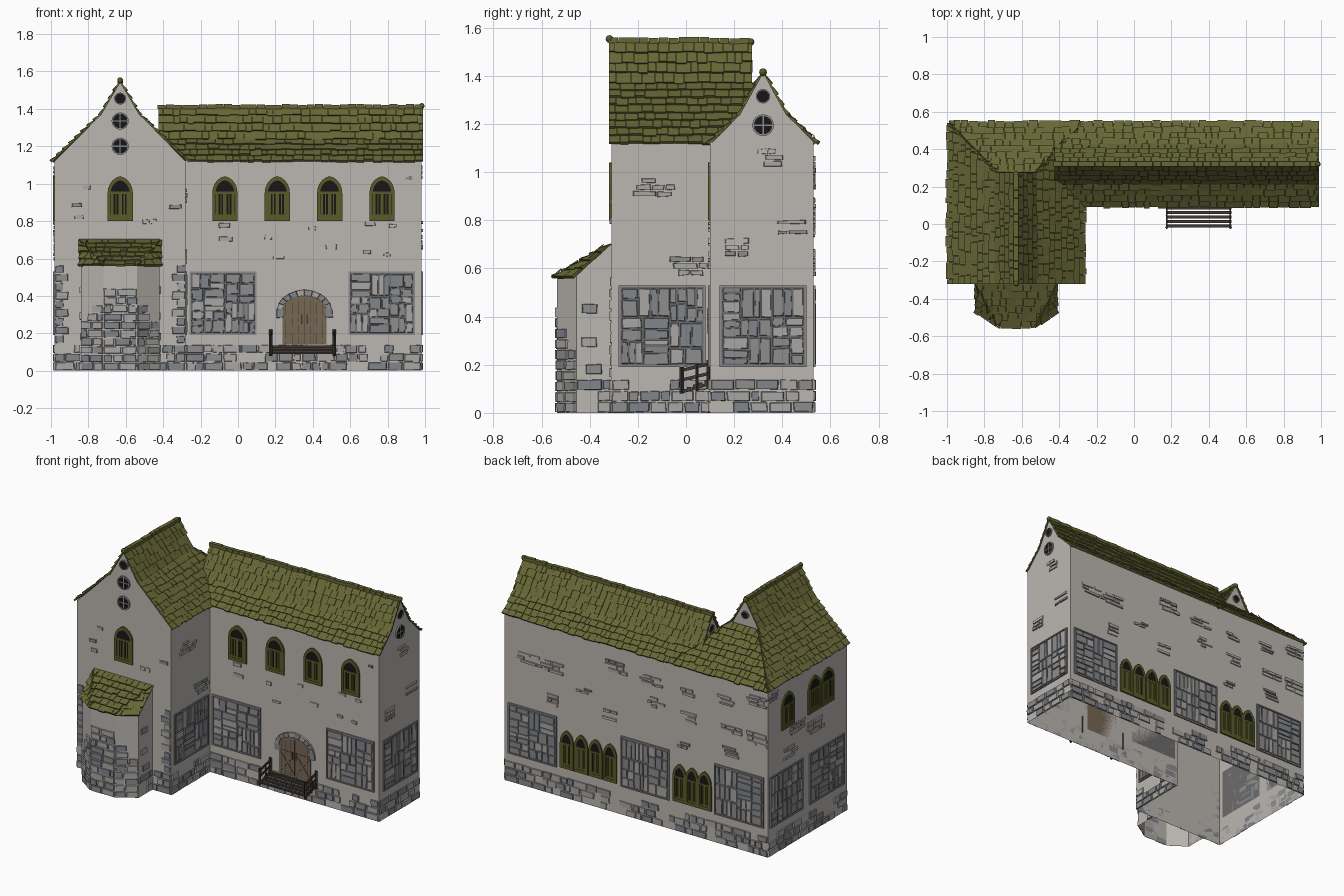
import bpy, bmesh, math, random
from mathutils import Vector as V, Matrix

if "Cube" in bpy.data.objects:
    bpy.data.objects.remove(bpy.data.objects["Cube"])
random.seed(4)
R = random.uniform
COLS = [("plaster", (.50, .475, .44)), ("stone_light", (.40, .39, .38)), ("stone_mid", (.27, .27, .275)),
        ("stone_blue", (.22, .235, .26)), ("mortar", (.15, .15, .15)), ("roof_olive", (.135, .135, .037)),
        ("window_olive", (.10, .105, .022)), ("glass_black", (.008, .008, .009)),
        ("door_wood", (.18, .135, .09)), ("dark_wood", (.05, .04, .032))]
MATS = []
for n, c in COLS:
    m = bpy.data.materials.new(n)
    m.diffuse_color = (*c, 1)
    m.use_nodes = True
    m.node_tree.nodes["Principled BSDF"].inputs["Base Color"].default_value = m.diffuse_color
    MATS.append(m)
PLASTER, LIGHT, MID, BLUE, MORTAR, ROOF, OLIVE, BLACK, WOOD, DARK = range(10)
PARTS = {}

def part(name):
    return PARTS.setdefault(name, bmesh.new())

class Frame:
    """Flat work plane: origin, along, outward, up; remembers occupied rectangles."""
    def __init__(s, o, u, n, v=(0, 0, 1)):
        s.o, s.u, s.n, s.v, s.busy = V(o), V(u), V(n), V(v), []
    def at(s, a, b, d=0):
        return s.o + s.u * a + s.v * b + s.n * d

def face(bm, pts, mat):
    f = bm.faces.new([bm.verts.new(p) for p in pts])
    f.material_index = mat

def prism(bm, F, pts, d0, d1, mat, taper=0):
    k, n = 1 - taper, len(pts)
    cx, cy = sum(p[0] for p in pts) / n, sum(p[1] for p in pts) / n
    ds = d1 if isinstance(d1, list) else [d1] * n
    lo = [bm.verts.new(F.at(a, b, d0)) for a, b in pts]
    hi = [bm.verts.new(F.at(cx + (a - cx) * k, cy + (b - cy) * k, d)) for (a, b), d in zip(pts, ds)]
    fs = [bm.faces.new(lo[::-1]), bm.faces.new(hi)]
    fs += [bm.faces.new((lo[i], lo[(i + 1) % n], hi[(i + 1) % n], hi[i])) for i in range(n)]
    for f in fs:
        f.material_index = mat

def rect(bm, F, a, b, c, d, d0, d1, mat):
    prism(bm, F, [(a, b), (c, b), (c, d), (a, d)], d0, d1, mat)

def stone(bm, F, a, b, c, d, mat=None, depth=.009):
    j = lambda: R(.001, .006)
    prism(bm, F, [(a + j(), b + j()), (c - j(), b + j()), (c - j(), d - j()), (a + j(), d - j())], 0,
          depth * R(.6, 1), random.choice([LIGHT, LIGHT, MID, BLUE]) if mat is None else mat, .08)

def stone_rows(bm, F, u0, u1, z0, z1, h, cover=.85, keep=lambda u, z: True, mat=None):
    n = max(1, round((z1 - z0) / h))
    h = (z1 - z0) / n
    for i in range(n):
        u = u0
        while u < u1 - .015:
            e = min(u1, u + R(.04, .11))
            if u1 - e < .03: e = u1
            if random.random() < cover and keep((u + e) / 2, z0 + h * (i + .5)):
                stone(bm, F, u, z0 + i * h, e, z0 + (i + 1) * h, mat)
            u = e

def split(a, b, c, d, w, h):
    t = R(.35, .65)
    if c - a > w and (c - a) / w >= (d - b) / h:
        m = a + (c - a) * t
        return split(a, b, m, d, w, h) + split(m, b, c, d, w, h)
    if d - b > h:
        m = b + (d - b) * t
        return split(a, b, c, m, w, h) + split(a, m, c, d, w, h)
    return [(a, b, c, d)]

def panel(F, u0, u1, z0=.19, z1=.53):
    bm = part("stone_panels")
    rect(bm, F, u0, z0, u1, z1, 0, .002, MORTAR)
    for a, b, c, d in ((u0, z0, u1, z0 + .008), (u0, z1 - .008, u1, z1), (u0, z0, u0 + .008, z1), (u1 - .008, z0, u1, z1)):
        rect(bm, F, a, b, c, d, 0, .008, MID)
    for big in split(u0 + .01, z0 + .01, u1 - .01, z1 - .01, .17, .17):
        for s in split(*big, *random.choice([(.13, .055), (.055, .13), (.09, .08)])):
            stone(bm, F, *s, random.choice([LIGHT, MID, MID, BLUE]))
    F.busy.append((u0, z0, u1, z1))

def arch(c, hw, z0, zs, z1, n=10):
    pts = [(c - hw, z0), (c + hw, z0)]
    for i in range(n + 1):
        a = math.pi * i / n
        q = min(a, math.pi - a)
        pts.append((c + hw * math.cos(a), zs + (z1 - zs) * (.8 * math.sin(a) + .4 * q / math.pi)))
    return pts

def ring(bm, F, outer, inner, d0, d1, mat):
    n = len(outer)
    for i in range(n):
        k = (i + 1) % n
        prism(bm, F, [outer[i], outer[k], inner[k], inner[i]], d0, d1, mat)

def window(F, c, z0=.80, z1=1.04, w=.135):
    bm, hw, zs = part("arched_windows"), w / 2, z1 - .09
    inner = arch(c, hw - .017, z0 + .02, zs, z1 - .022)
    prism(bm, F, inner, 0, .003, BLACK)
    ring(bm, F, arch(c, hw, z0, zs, z1), inner, 0, .0095, OLIVE)
    rect(bm, F, c - hw + .015, zs - .005, c + hw - .015, zs + .007, .001, .008, OLIVE)
    rect(bm, F, c - hw + .015, z0 + .018, c + hw - .015, z0 + .034, .001, .007, OLIVE)
    for x, t in ((0, .009), (-.32 * hw, .003), (.32 * hw, .003), (-.62 * hw, .007), (.62 * hw, .007)):
        rect(bm, F, c + x - t, z0 + .02, c + x + t, zs, .001, .007, OLIVE)
    F.busy.append((c - hw, z0, c + hw, z1))

def round_window(F, c, z, r, cross=True):
    bm = part("round_windows")
    circ = lambda k: [(c + k * math.cos(i * math.pi / 8), z + k * math.sin(i * math.pi / 8)) for i in range(16)]
    prism(bm, F, circ(r * .9), 0, .004, BLACK)
    ring(bm, F, circ(r), circ(r * .85), 0, .009, MID)
    if cross:
        rect(bm, F, c - r * .9, z - .003, c + r * .9, z + .003, .001, .006, MID)
        rect(bm, F, c - .003, z - r * .9, c + .003, z + r * .9, .001, .006, MID)

def beam(bm, p, q, w, h, mat):
    p, q = V(p), V(q)
    n = (q - p).normalized()
    u = n.orthogonal().normalized() if abs(n.z) > .99 else n.cross(V((0, 0, 1))).normalized()
    F = Frame(p, u, n, n.cross(u))
    rect(bm, F, -w / 2, -h / 2, w / 2, h / 2, 0, (q - p).length, mat)

def roof_plane(pts, row=.045):
    """Underlay face plus rows of overlapping tiles clipped to the (convex) plane."""
    pts = [V(p) for p in pts]
    u = (pts[1] - pts[0]).normalized()
    n = u.cross(pts[2] - pts[0]).normalized()
    if n.z < 0: n = -n
    v = n.cross(u)
    if v.z < 0: v = -v
    F = Frame(pts[0], u, n, v)
    face(part("roof_underlay"), pts, ROOF)
    P = [((p - pts[0]).dot(u), (p - pts[0]).dot(v)) for p in pts]
    top = max(p[1] for p in P)
    def span(y):
        y = min(max(y, 1e-5), top - 1e-5)
        xs = [a[0] + (b[0] - a[0]) * (y - a[1]) / (b[1] - a[1]) for a, b in zip(P, P[1:] + P[:1]) if (a[1] - y) * (b[1] - y) < 0]
        return min(xs), max(xs)
    rows = max(1, round(top / row))
    h, bm = top / rows, part("roof_tiles")
    for i in range(rows):
        x, end = span(i * h)
        x -= R(0, .03)
        while x < end:
            e = x + R(.03, .065)
            y0, y1 = i * h - R(0, .010), min(top, (i + 1) * h + .004)
            l0, r0 = span(y0); l1, r1 = span(y1)
            q = [(max(x, l0), y0), (min(e - .002, r0), y0), (min(e - .002, r1), y1), (max(x, l1), y1)]
            q[2] = (max(q[2][0], q[3][0] + .0005), y1)
            if q[1][0] - q[0][0] > .006:
                b = R(.011, .017)
                prism(bm, F, q, 0, [b, b, .004, .004], ROOF)
            x = e

# walls: open shell on an L-shaped plan, plus gables
X, Y = (1, 0, 0), (0, 1, 0)
FL, FR = Frame((0, -.31, 0), X, (0, -1, 0)), Frame((0, .10, 0), X, (0, -1, 0))
EW, EE = Frame((-.28, 0, 0), Y, X), Frame((.98, 0, 0), Y, X)
BK, LW = Frame((0, .53, 0), X, Y), Frame((-.98, 0, 0), Y, (-1, 0, 0))
SPAN = [(FL, -.98, -.28), (FR, -.28, .98), (EW, -.31, .10), (EE, .10, .53), (BK, -.98, .98), (LW, -.31, .53)]
for F, a, b in SPAN:
    face(part("walls"), [F.at(a, 0), F.at(b, 0), F.at(b, 1.125), F.at(a, 1.125)], PLASTER)
for F, c, hw, k, zk, zt in ((FL, -.63, .35, .10, 1.372, 1.54), (EE, .32, .215, .095, 1.24, 1.41)):
    prism(part("gables"), F, [(c - hw, 1.12), (c + hw, 1.12), (c + k, zk), (c, zt), (c - k, zk)], -.02, 0, PLASTER)
G1, G2 = Frame((0, .268, 0), X, Y), Frame((-.41, 0, 0), Y, (-1, 0, 0))
prism(part("gables"), G1, [(-.73, 1.36), (-.53, 1.36), (-.63, 1.54)], -.02, 0, PLASTER)
prism(part("gables"), G2, [(.225, 1.23), (.415, 1.23), (.32, 1.41)], -.02, 0, PLASTER)

# main roofs: flared slopes, hipped at the back with small gablets
for s in (-1, 1):
    x0, xk = -.63 + s * .36, -.63 + s * .10
    roof_plane([(x0, -.32, 1.12), (x0, .54, 1.12), (xk, .275, 1.37), (xk, -.32, 1.37)])
    roof_plane([(xk, -.32, 1.37), (xk, .275, 1.37), (-.63, .275, 1.54), (-.63, -.32, 1.54)])
    y0, yk = .32 + s * .22, .32 + s * .095
    roof_plane([(-.27, y0, 1.12), (.988, y0, 1.12), (.988, yk, 1.238), (-.40, yk, 1.238)])
    roof_plane([(-.425, yk, 1.238), (.988, yk, 1.238), (.988, .32, 1.41), (-.425, .32, 1.41)])
roof_plane([(-.99, .54, 1.12), (-.27, .54, 1.12), (-.53, .275, 1.37), (-.73, .275, 1.37)])

# ridge caps and finials
def ridge(p, q, n):
    p, q = V(p), V(q)
    for i in range(n):
        a, b = p.lerp(q, i / n), p.lerp(q, (i + .96) / n)
        z = V((0, 0, R(-.004, .003)))
        beam(part("ridge_caps"), a + z, b + z, .026, .022, ROOF)
ridge((-.63, -.322, 1.548), (-.63, .265, 1.548), 14)
ridge((-.43, .32, 1.413), (.988, .32, 1.413), 32)
for p in ((-.63, -.318, 1.553), (.982, .32, 1.415), (-.63, .268, 1.54)):
    bmesh.ops.create_uvsphere(part("finials"), u_segments=10, v_segments=6, radius=.016, matrix=Matrix.Translation(p))
for f in part("finials").faces: f.material_index = OLIVE

# apse: five-sided bay with tiled lean-to roof
plan = [(-.84, -.31), (-.84, -.455), (-.72, -.535), (-.54, -.535), (-.42, -.455), (-.42, -.31)]
topz = [.70, .57, .565, .565, .57, .70]
limits = [None, lambda u: .24 + u * 1.0, lambda u: .43 - abs(u - .09) * .3, lambda u: .40 - u * 1.2, None]
for i, lim in enumerate(limits):
    a, b = V((*plan[i], 0)), V((*plan[i + 1], 0))
    face(part("apse_walls"), [a, b, b + V((0, 0, topz[i + 1])), a + V((0, 0, topz[i]))], PLASTER)
    u = (b - a).normalized()
    F, L = Frame(a, u, u.cross(V((0, 0, 1)))), (b - a).length
    if lim:
        stone_rows(part("apse_stones"), F, 0, L, 0, .44, .044, .97, lambda u, z: z < lim(u) + .01)
    else:
        stone_rows(part("apse_stones"), F, 0, L, 0, .14, .045, .85)
        for z in (.18, .29, .43):
            c = R(.04, .1)
            stone(part("apse_stones"), F, c - .035, z - .02, c + .035, z + .025)
T0, T1 = (-.85, -.31, .70), (-.41, -.31, .70)
E = [(-.85, -.46, .565), (-.725, -.547, .562), (-.535, -.547, .562), (-.41, -.46, .565)]
roof_plane([E[1], E[2], T1, T0])
roof_plane([E[0], E[1], T0])
roof_plane([E[2], E[3], T1])
FL.busy.append((-.86, 0, -.40, .74))

# windows and stone panels
window(FL, -.63)
for c in (-.07, .21, .49, .77): window(FR, c)
for c in (.32, .04, -.10): window(LW, c)
for c in (.512, .405, .298, .191, -.327, -.42, -.513): window(BK, c, .20, .455, .10)
for z, r in ((1.20, .046), (1.335, .046), (1.455, .032)): round_window(FL, -.63, z, r, r > .04)
for z, r in ((1.195, .045), (1.315, .03)): round_window(EE, .32, z, r, r > .04)
round_window(G1, -.63, 1.44, .026, False)
round_window(G2, .32, 1.31, .026, False)
for F, a, b in ((FR, -.26, .10), (FR, .59, .945), (EW, -.28, .08), (EE, .14, .50), (LW, .16, .51),
                (LW, -.28, .09), (BK, .59, .95), (BK, -.25, .11), (BK, -.95, -.585)):
    panel(F, a, b)

# door with stone arch
D = part("door")
prism(D, FR, arch(.355, .118, .14, .33, .405), 0, .005, WOOD)
for i in range(-3, 4):
    rect(D, FR, .355 + i * .033 - .0012, .14, .355 + i * .033 + .0012, .385 - abs(i) * .01, .004, .006, DARK)
for s in (-1, 1):
    for a, b in ((.012, .105), (.105, .012)):
        p, q = .355 + s * a, .355 + s * b
        prism(D, FR, [(p - .007, .16), (p + .007, .16), (q + .007, .28), (q - .007, .28)], .004, .009, WOOD)
    rect(D, FR, .355 + s * .015 - .004, .25, .355 + s * .015 + .004, .30, .004, .0095, DARK)
    rect(D, FR, .355 + s * .06 - .05, .285, .355 + s * .06 + .05, .297, .004, .008, WOOD)
oa, ia = arch(.355, .145, .14, .33, .435), arch(.355, .116, .14, .33, .403)
for i in range(2, len(oa) - 1):
    prism(part("door_arch"), FR, [oa[i], oa[i + 1], ia[i + 1], ia[i]], 0, .012, random.choice([MID, BLUE, LIGHT]), .06)
for s in (-1, 1):
    stone(part("door_arch"), FR, .355 + s * .132 - .022, .28, .355 + s * .132 + .022, .335, BLUE)
FR.busy.append((.19, 0, .52, .45))

# plinth, corner stones and scattered wall stones
for F, a, b in SPAN:
    stone_rows(part("plinth_stones"), F, a, b, 0, .14, .046, .85)
for u, s in ((-.98, 1), (-.28, -1)):
    for i in range(9):
        e = u + s * (.075 if i % 2 else .05)
        stone(part("corner_stones"), FL, min(u, e), .145 + i * .047, max(u, e), .19 + i * .047, random.choice([MID, BLUE, LIGHT]))
def scatter(F, a, b, n, cluster):
    for _ in range(n):
        u, z, w, h = R(a + .06, b - .06), R(.56, 1.09), R(.04, .085), R(.02, .032)
        rows = 3 if cluster else 1
        box = (u - w, z - h, u + w, z + h * rows)
        if z + h * rows > 1.11 or any(box[0] < q[2] and box[2] > q[0] and box[1] < q[3] and box[3] > q[1] for q in F.busy):
            continue
        F.busy.append(box)
        for r in range(rows):
            c = u + R(-.02, .02)
            stone_rows(part("wall_stones"), F, max(a, c - w * (1 if cluster else .5)), min(b, c + w * (1 if cluster else .5)),
                       z + r * h, z + r * h + h, h, .85, mat=random.choice([PLASTER, LIGHT, LIGHT, MID]))
for (F, a, b), n, cl in zip(SPAN, (30, 50, 5, 5, 36, 9), (0, 0, 1, 1, 1, 1)):
    scatter(F, a, b, n, cl)

# wooden porch steps with side rails
S = part("porch_steps")
for i in range(5):
    y, z = .085 - i * .024, .130 - i * .009
    beam(S, (.17, y, z), (.52, y, z), .017, .010, DARK)
for x in (.175, .515):
    beam(S, (x, .095, .10), (x, .095, .22), .014, .014, DARK)
    beam(S, (x, .045, .09), (x, .045, .20), .009, .009, DARK)
    beam(S, (x, -.018, .08), (x, -.018, .19), .014, .014, DARK)
    for a, b in ((.205, .175), (.165, .135), (.122, .085)):
        beam(S, (x, .10, a), (x, -.025, b), .008, .013, DARK)

# turn every part into an object
for name, bm in PARTS.items():
    if name not in ("walls", "apse_walls", "roof_underlay"):
        bmesh.ops.recalc_face_normals(bm, faces=bm.faces[:])
    me = bpy.data.meshes.new(name)
    bm.to_mesh(me)
    bm.free()
    for m in MATS: me.materials.append(m)
    bpy.context.scene.collection.objects.link(bpy.data.objects.new(name, me))
